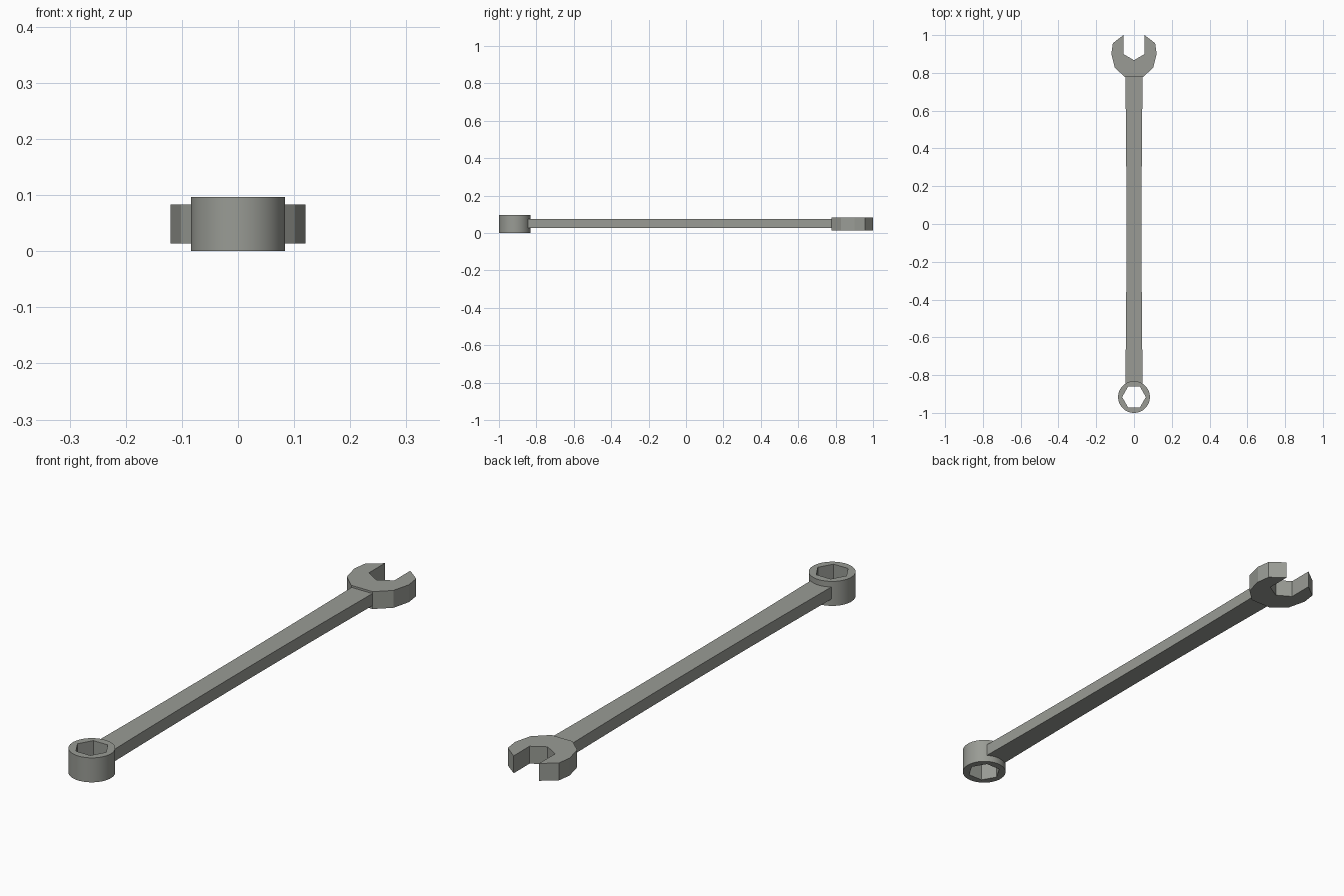
import bpy, bmesh
from math import cos, sin, pi, radians

cube = bpy.data.objects.get("Cube")
if cube:
    bpy.data.objects.remove(cube, do_unlink=True)

STEEL = (0.32, 0.33, 0.30, 1.0)
steel = bpy.data.materials.new("grey steel")
steel.use_nodes = True
steel.diffuse_color = STEEL
steel.node_tree.nodes["Principled BSDF"].inputs["Base Color"].default_value = STEEL


def circle(radius, cy, sides):
    return [(radius * cos(2 * pi * i / sides), cy + radius * sin(2 * pi * i / sides))
            for i in range(sides)]


def mirrored(half):
    """Close a right-hand outline by reflecting it across x = 0."""
    return half + [(-x, y) for x, y in reversed(half) if x > 0]


def slab(name, loops, z0, z1, smooth=False):
    """Fill the outlines (inner ones become holes) and extrude them upward."""
    bm = bmesh.new()
    edges = []
    for loop in loops:
        verts = [bm.verts.new((x, y, z0)) for x, y in loop]
        edges += [bm.edges.new((a, b)) for a, b in zip(verts, verts[1:] + verts[:1])]
    if len(loops) == 1:
        bm.faces.new(verts)
    else:
        bmesh.ops.triangle_fill(bm, edges=edges, use_beauty=True)
    grown = bmesh.ops.extrude_face_region(bm, geom=bm.faces[:])["geom"]
    top = [g for g in grown if isinstance(g, bmesh.types.BMVert)]
    bmesh.ops.translate(bm, verts=top, vec=(0, 0, z1 - z0))
    bmesh.ops.recalc_face_normals(bm, faces=bm.faces[:])
    mesh = bpy.data.meshes.new(name)
    bm.to_mesh(mesh)
    bm.free()
    mesh.materials.append(steel)
    obj = bpy.data.objects.new(name, mesh)
    bpy.context.collection.objects.link(obj)
    if smooth:
        bpy.ops.object.select_all(action="DESELECT")
        obj.select_set(True)
        bpy.context.view_layer.objects.active = obj
        bpy.ops.object.shade_smooth_by_angle(angle=radians(30))
    return obj


# Ring end with a hexagonal hole
RING_Y = -0.916
slab("ring_end", [circle(0.084, RING_Y, 64), circle(0.063, RING_Y, 6)], 0.0, 0.097, True)

# Handle, slightly waisted in the middle
y0, y1, steps = -0.845, 0.79, 12
side = []
for i in range(steps + 1):
    t = i / steps
    side.append((0.040 + 0.006 * (2 * t - 1) ** 2, y0 + (y1 - y0) * t))
slab("handle", [mirrored(side)], 0.027, 0.075, True)

# Open jaw with a V-bottomed slot
jaw = [(0.047, 0.777), (0.102, 0.828), (0.12, 0.90), (0.112, 0.957),
       (0.056, 1.0), (0.056, 0.90), (0.0, 0.867)]
slab("open_jaw", [mirrored(jaw)], 0.014, 0.083)
